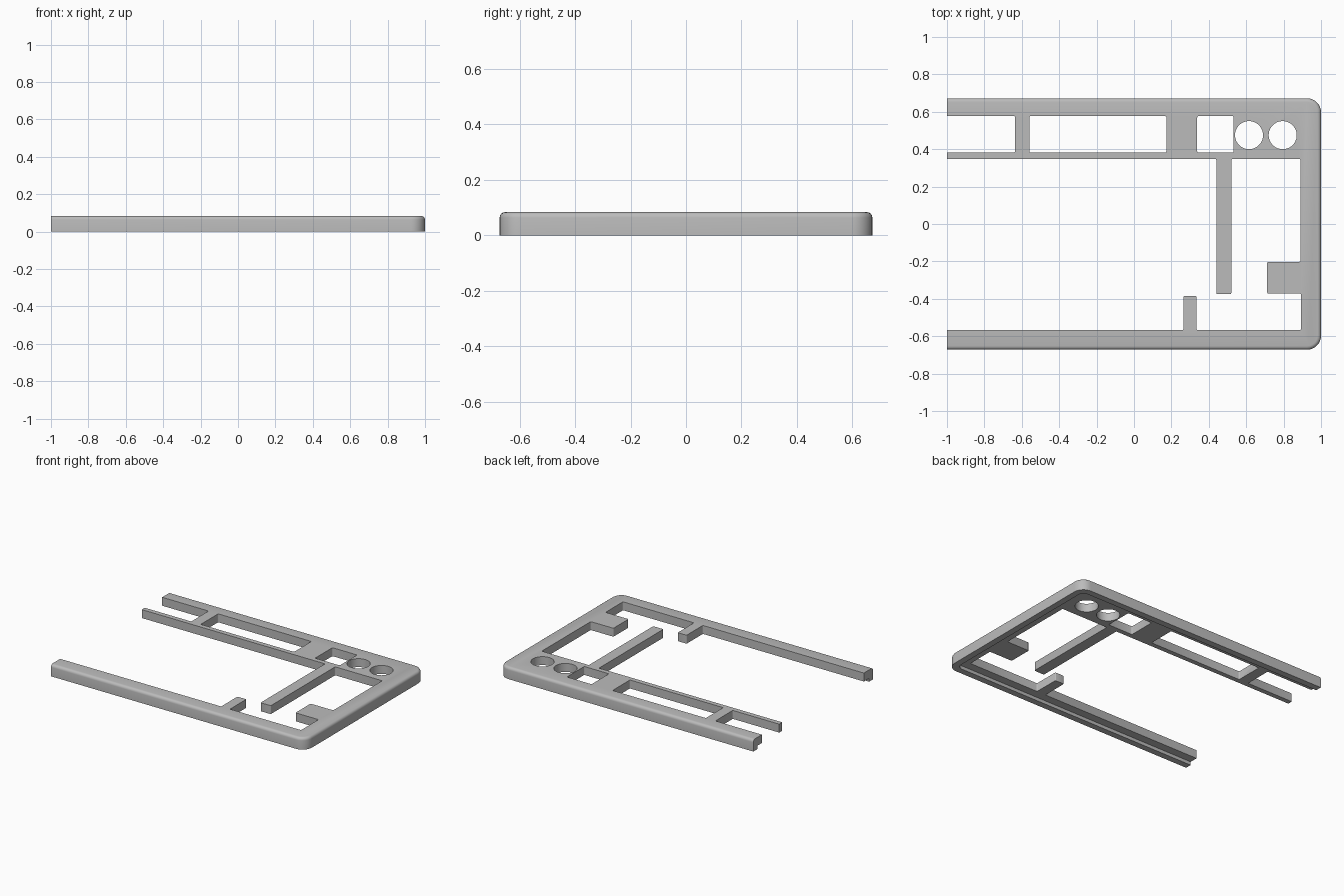
import bpy, bmesh, math

cube = bpy.data.objects.get("Cube")
if cube:
    bpy.data.objects.remove(cube)

HEIGHT, HALF_Y, STEP = 0.084, 0.672, 0.024

grey = bpy.data.materials.new("plain grey")
grey.use_nodes = True
colour = (0.5, 0.5, 0.5, 1)
grey.diffuse_color = colour
grey.node_tree.nodes["Principled BSDF"].inputs["Base Color"].default_value = colour


def prism(name, points, z0, z1, fillet=0, segments=3, rounded=lambda v: True, top=0):
    """Extrude an outline upright, rounding chosen corners and the top rim."""
    bm = bmesh.new()
    face = bm.faces.new([bm.verts.new((x, y, z0)) for x, y in points])
    ext = bmesh.ops.extrude_face_region(bm, geom=[face])
    for v in ext["geom"]:
        if isinstance(v, bmesh.types.BMVert):
            v.co.z = z1
    bmesh.ops.recalc_face_normals(bm, faces=bm.faces)
    if fillet:
        upright = [e for e in bm.edges
                   if abs(e.verts[0].co.z - e.verts[1].co.z) > 1e-4 and rounded(e.verts[0].co)]
        bmesh.ops.bevel(bm, geom=upright, offset=fillet, segments=segments,
                        profile=0.5, affect='EDGES')
    if top:
        rim = [e for e in bm.edges
               if all(v.co.z > z1 - 1e-4 for v in e.verts)
               and any(v.co.x > -0.999 for v in e.verts)]
        bmesh.ops.bevel(bm, geom=rim, offset=top, segments=4, profile=0.5, affect='EDGES')
    mesh = bpy.data.meshes.new(name)
    bm.to_mesh(mesh)
    bm.free()
    mesh.materials.append(grey)
    obj = bpy.data.objects.new(name, mesh)
    bpy.context.collection.objects.link(obj)
    return obj


def box(x0, x1, y0, y1):
    return [(x0, y0), (x1, y0), (x1, y1), (x0, y1)]


# Outer slab: square open end, rounded far corners and top rim
frame = prism("frame", box(-1, 1, -HALF_Y, HALF_Y), 0, HEIGHT, 0.075, 8,
              lambda v: v.x > 0, top=0.02)

# Recess under the slab leaves a thin lip around the outside
inset = 0.045
cutters = [prism("recess_cutter", box(-1.2, 1 - inset, inset - HALF_Y, HALF_Y - inset),
                 -0.1, STEP, 0.04, 8, lambda v: v.x > 0)]

# Main opening, leaving the hanging bar, the side block and the short tab
main = [(-1.2, -0.568), (0.265, -0.568), (0.265, -0.385), (0.335, -0.385),
        (0.335, -0.568), (0.893, -0.568), (0.893, -0.372), (0.712, -0.372),
        (0.712, -0.202), (0.89, -0.202), (0.89, 0.348), (0.52, 0.348),
        (0.52, -0.375), (0.44, -0.375), (0.44, 0.348), (-1.2, 0.348)]
cutters.append(prism("main_opening_cutter", main, -0.2, 0.2, 0.007))

# Row of rectangular windows along the back
for x0, x1 in ((-1.2, -0.635), (-0.56, 0.173), (0.338, 0.532)):
    cutters.append(prism("window_cutter", box(x0, x1, 0.382, 0.577), -0.2, 0.2, 0.007))

# Two round holes
for cx in (0.615, 0.795):
    ring = [(cx + 0.075 * math.cos(a * math.tau / 48), 0.475 + 0.075 * math.sin(a * math.tau / 48))
            for a in range(48)]
    cutters.append(prism("round_hole_cutter", ring, -0.2, 0.2))

for cutter in cutters:
    cutter.hide_render = True
    cutter.hide_set(True)
    mod = frame.modifiers.new(cutter.name, 'BOOLEAN')
    mod.operation = 'DIFFERENCE'
    mod.solver = 'EXACT'
    mod.object = cutter

# Apply the cuts, then remove the cutters
bpy.context.view_layer.objects.active = frame
frame.select_set(True)
for mod in list(frame.modifiers):
    bpy.ops.object.modifier_apply(modifier=mod.name)
for cutter in cutters:
    bpy.data.objects.remove(cutter)
bpy.ops.object.shade_smooth_by_angle(angle=math.radians(32))
